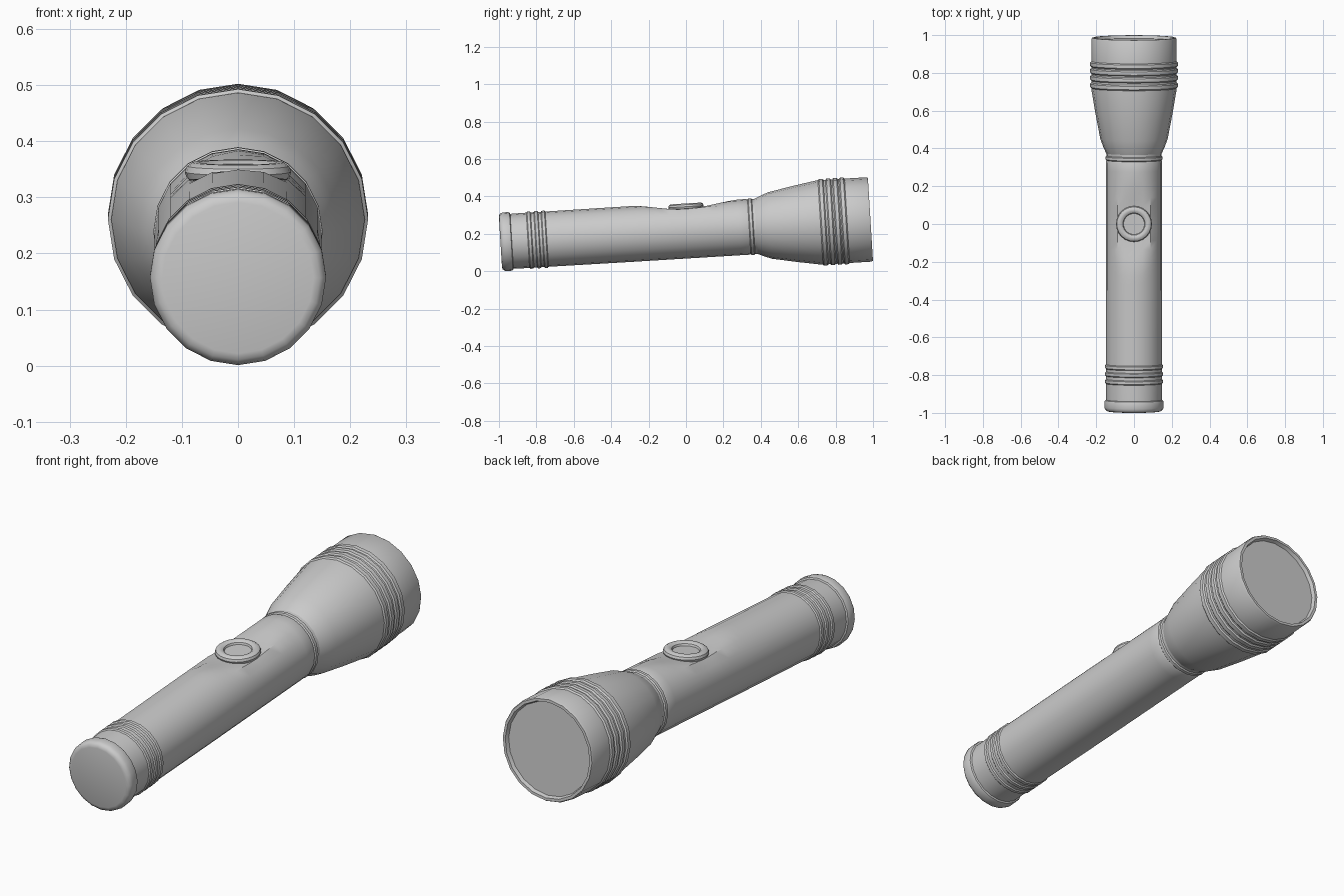
import bpy, bmesh, math
from mathutils import Matrix

if "Cube" in bpy.data.objects:
    bpy.data.objects.remove(bpy.data.objects["Cube"])

SIDES = 20
# The whole torch leans slightly: tail low, head high
TILT = Matrix.Translation((0, 0, 0.217)) @ Matrix.Rotation(math.radians(3.5), 4, 'X')


def finish(name, bm):
    bmesh.ops.recalc_face_normals(bm, faces=bm.faces)
    bm.transform(TILT)
    me = bpy.data.meshes.new(name)
    bm.to_mesh(me)
    bm.free()
    ob = bpy.data.objects.new(name, me)
    bpy.context.collection.objects.link(ob)
    bpy.ops.object.select_all(action='DESELECT')
    ob.select_set(True)
    bpy.context.view_layer.objects.active = ob
    bpy.ops.object.shade_smooth_by_angle(angle=math.radians(35))
    return ob


def lathe(name, profile, cap_start=False, cap_end=False, reshape=None):
    """Revolve (position along y, radius) points around the y axis."""
    bm = bmesh.new()
    rings = []
    for s, r in profile:
        ring = []
        for k in range(SIDES):
            a = 2 * math.pi * k / SIDES
            x, z = r * math.sin(a), r * math.cos(a)
            if reshape:
                z = reshape(s, z)
            ring.append(bm.verts.new((x, s, z)))
        rings.append(ring)
    for a, b in zip(rings, rings[1:]):
        for k in range(SIDES):
            n = (k + 1) % SIDES
            bm.faces.new((a[k], a[n], b[n], b[k]))
    if cap_start:
        bm.faces.new(rings[0])
    if cap_end:
        bm.faces.new(rings[-1])
    return finish(name, bm)


def ribs(centres, low, high, w=0.012):
    pts = []
    for c in centres:
        pts += [(c - w, low), (c - w * 0.6, high), (c + w * 0.6, high), (c + w, low)]
    return pts


# Tail cap with rounded rim
lathe("tail_cap", [(-0.994, 0.135), (-0.991, 0.146), (-0.983, 0.154), (-0.972, 0.157),
                   (-0.945, 0.157), (-0.936, 0.154), (-0.933, 0.147)], cap_start=True)


# Barrel, with a shallow thumb flat around the switch
def thumb_flat(s, z):
    if s < -0.31 or s > 0.33:
        return z
    t = s / -0.31 if s < 0 else s / 0.33
    return min(z, 0.115 + 0.036 * (t * t * (3 - 2 * t)))


barrel = [(-0.933, 0.147), (-0.86, 0.148)]
barrel += ribs((-0.835, -0.795, -0.757), 0.148, 0.153)
barrel += [(-0.31 + 0.64 * i / 14, 0.149) for i in range(15)]
barrel += ribs((0.35,), 0.146, 0.151) + [(0.375, 0.147)]
lathe("barrel", barrel, reshape=thumb_flat)

# Flared head with grip ribs and recessed front rim
head = [(0.375, 0.147), (0.385, 0.152), (0.41, 0.163), (0.45, 0.178), (0.58, 0.203), (0.715, 0.226)]
head += ribs((0.735, 0.775, 0.812, 0.848), 0.226, 0.232, 0.015)
head += [(0.98, 0.226), (0.988, 0.222), (0.988, 0.21), (0.972, 0.204)]
lathe("head", head)

# Lens disc
lathe("lens", [(0.972, 0.204)], cap_end=True)

# Switch ring
bm = bmesh.new()
U, V, MAJOR, MINOR = 24, 10, 0.075, 0.02
grid = []
for i in range(U):
    a = 2 * math.pi * i / U
    row = []
    for j in range(V):
        b = 2 * math.pi * j / V
        r = MAJOR + MINOR * math.cos(b)
        row.append(bm.verts.new((r * math.sin(a), 0.008 + r * math.cos(a),
                                 0.128 + 0.018 * math.sin(b))))
    grid.append(row)
for i in range(U):
    for j in range(V):
        bm.faces.new((grid[i][j], grid[(i + 1) % U][j],
                      grid[(i + 1) % U][(j + 1) % V], grid[i][(j + 1) % V]))
finish("switch_ring", bm)

# Switch button inside the ring
bm = bmesh.new()
bmesh.ops.create_circle(bm, cap_ends=True, segments=24, radius=0.056,
                        matrix=Matrix.Translation((0, 0.008, 0.13)))
finish("switch_button", bm)
